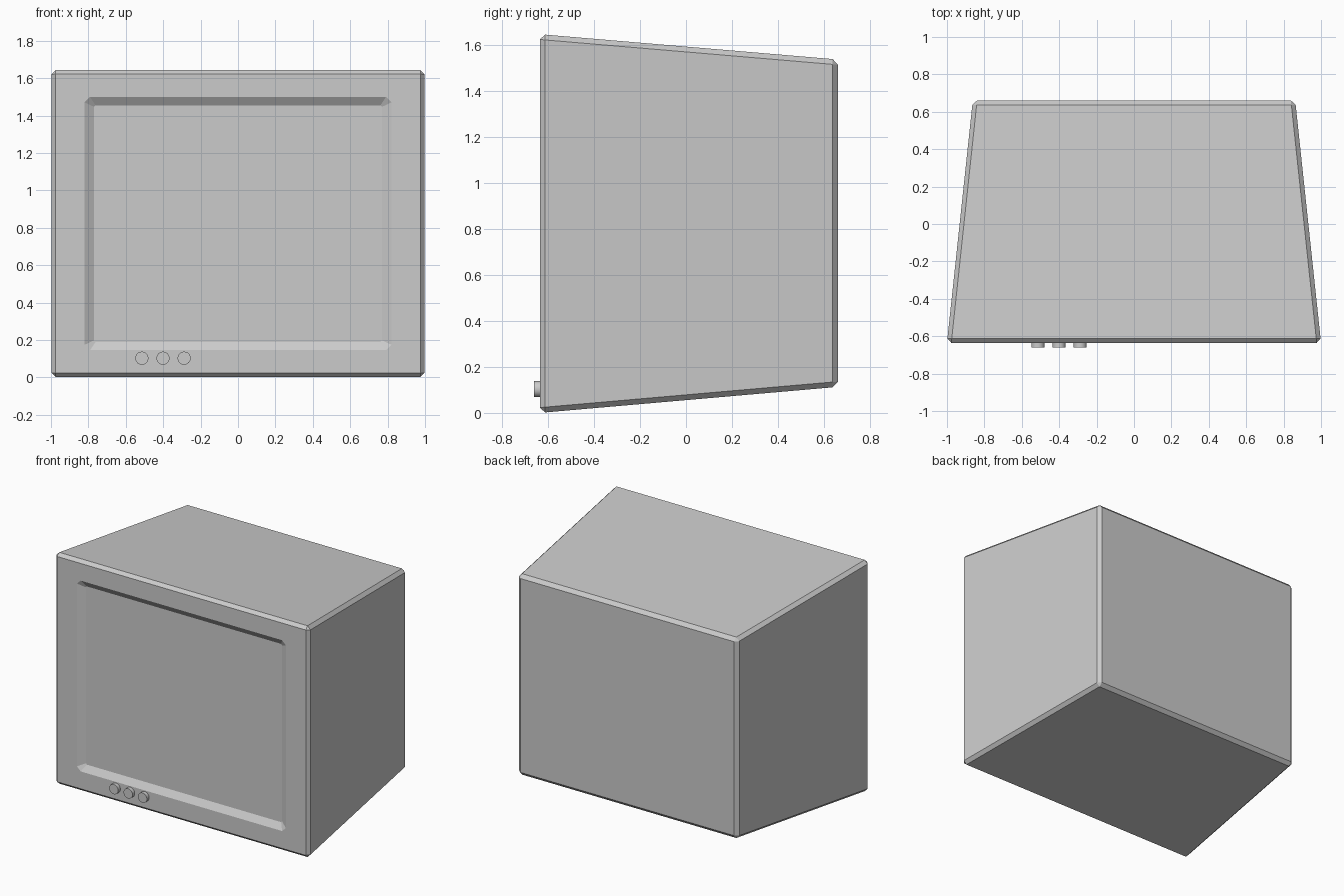
import bpy, bmesh
from math import radians
from mathutils import Matrix

if "Cube" in bpy.data.objects:
    bpy.data.objects.remove(bpy.data.objects["Cube"])

FRONT, BACK = -0.635, 0.66


def ring(bm, y, half_x, z0, z1, chamfer=0):
    """Rectangle (optionally with cut corners) in the xz plane."""
    if chamfer:
        c = chamfer
        pts = [(-half_x + c, z0), (half_x - c, z0), (half_x, z0 + c), (half_x, z1 - c),
               (half_x - c, z1), (-half_x + c, z1), (-half_x, z1 - c), (-half_x, z0 + c)]
    else:
        pts = [(-half_x, z0), (half_x, z0), (half_x, z1), (-half_x, z1)]
    return [bm.verts.new((x, y, z)) for x, z in pts]


def loft(bm, a, b):
    n = len(a)
    bm.faces.new(a)
    bm.faces.new(b[::-1])
    for i in range(n):
        j = (i + 1) % n
        bm.faces.new((a[i], b[i], b[j], a[j]))
    bmesh.ops.recalc_face_normals(bm, faces=bm.faces)


def finish(bm, name):
    mesh = bpy.data.meshes.new(name)
    bm.to_mesh(mesh)
    bm.free()
    obj = bpy.data.objects.new(name, mesh)
    bpy.context.collection.objects.link(obj)
    return obj


# Tapered cabinet with chamfered edges
bm = bmesh.new()
loft(bm, ring(bm, FRONT, 1.0, 0.0, 1.645), ring(bm, BACK, 0.862, 0.113, 1.535))
bmesh.ops.bevel(bm, geom=bm.edges[:], offset=0.023, segments=1, affect='EDGES')
cabinet = finish(bm, "cabinet")

# Screen recess cutter: sloped walls, cut corners
D = 0.03
bm = bmesh.new()
loft(bm, ring(bm, FRONT - D, 0.87, 0.102, 1.545, 0.05),
     ring(bm, FRONT + D, 0.77, 0.19, 1.455, 0.008))
cutter = finish(bm, "screen_cutter")
cutter.hide_render = True
cutter.hide_viewport = True

cut = cabinet.modifiers.new("screen_recess", 'BOOLEAN')
cut.operation = 'DIFFERENCE'
cut.solver = 'EXACT'
cut.object = cutter

# Row of control knobs
for i, x in enumerate((-0.514, -0.401, -0.288)):
    bm = bmesh.new()
    m = Matrix.Translation((x, -0.63, 0.103)) @ Matrix.Rotation(radians(90), 4, 'X')
    bmesh.ops.create_cone(bm, cap_ends=True, segments=32, radius1=0.035,
                          radius2=0.035, depth=0.06, matrix=m)
    knob = finish(bm, f"knob_{i + 1}")
    bpy.ops.object.select_all(action='DESELECT')
    knob.select_set(True)
    bpy.context.view_layer.objects.active = knob
    bpy.ops.object.shade_smooth_by_angle(angle=radians(30))
